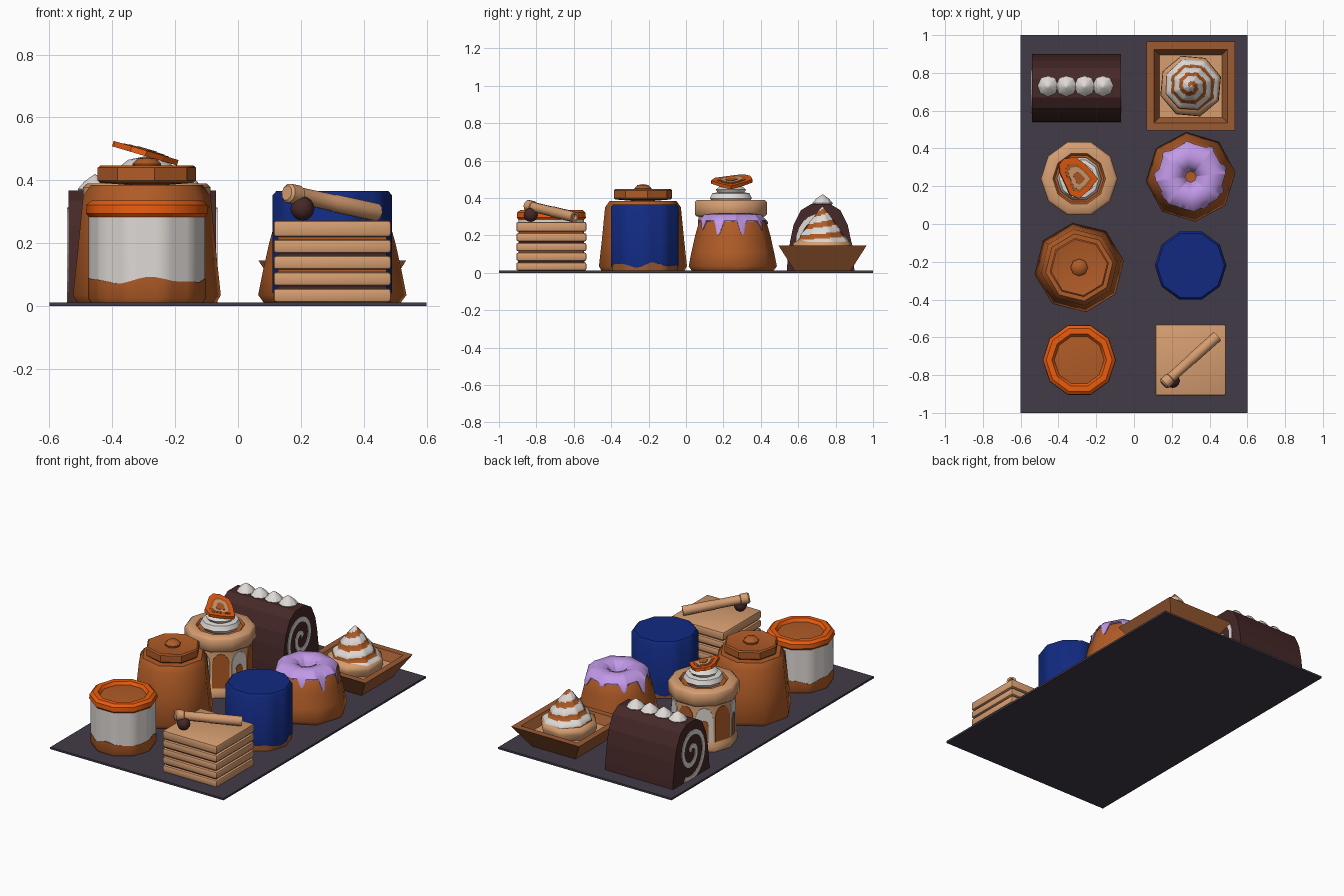
import bpy, bmesh, math
from mathutils import Matrix, Vector
from math import pi, sin, cos

if "Cube" in bpy.data.objects:
    bpy.data.objects.remove(bpy.data.objects["Cube"])

def mat(name, c):
    m = bpy.data.materials.new(name)
    m.diffuse_color = (*c, 1)
    m.use_nodes = True
    m.node_tree.nodes["Principled BSDF"].inputs["Base Color"].default_value = m.diffuse_color
    return m

SLATE = mat("slate", (.055, .043, .065))
WHITE = mat("cream_white", (.74, .70, .67))
TAN = mat("biscuit_tan", (.67, .34, .165))
CARAMEL = mat("caramel", (.43, .105, .02))
CRUST = mat("crust_brown", (.33, .105, .032))
ORANGE = mat("orange", (.83, .11, .005))
LILAC = mat("lilac_glaze", (.54, .32, .81))
BLUE = mat("blueberry", (.006, .023, .22))
CHOC = mat("chocolate", (.062, .021, .021))

def finish(name, bm, mats, angle=0):
    bmesh.ops.remove_doubles(bm, verts=bm.verts, dist=1e-5)
    bmesh.ops.recalc_face_normals(bm, faces=bm.faces)
    me = bpy.data.meshes.new(name)
    bm.to_mesh(me)
    bm.free()
    ob = bpy.data.objects.new(name, me)
    bpy.context.collection.objects.link(ob)
    for m in mats:
        me.materials.append(m)
    if angle:
        bpy.ops.object.select_all(action='DESELECT')
        ob.select_set(True)
        bpy.context.view_layer.objects.active = ob
        bpy.ops.object.shade_smooth_by_angle(angle=math.radians(angle))
    return ob

def lathe(name, at, profile, n, mats, k=1, rule=None, rot=0, angle=50):
    """n-sided turned shape, k columns per side; profile is points or a function of angle."""
    bm = bmesh.new()
    rows = []
    for j in range(n * k):
        t = 2 * pi * j / (n * k)
        f = cos(pi / n) / cos(t % (2 * pi / n) - pi / n)
        pts = profile(t) if callable(profile) else profile
        rows.append([bm.verts.new((at[0] + r * f * cos(t + rot), at[1] + r * f * sin(t + rot), z)) for r, z in pts])
    for j, a in enumerate(rows):
        b = rows[(j + 1) % len(rows)]
        for i in range(len(a) - 1):
            f = bm.faces.new((a[i], b[i], b[i + 1], a[i + 1]))
            if rule:
                f.material_index = rule(i, 2 * pi * j / (n * k))
    return finish(name, bm, mats, angle)

def plate(name, pts, mx, thick, m):
    """Flat outline in local xy, extruded along local z."""
    bm = bmesh.new()
    f = bm.faces.new([bm.verts.new((x, y, 0)) for x, y in pts])
    g = bmesh.ops.extrude_face_region(bm, geom=[f])
    bmesh.ops.translate(bm, vec=(0, 0, thick), verts=[v for v in g["geom"] if isinstance(v, bmesh.types.BMVert)])
    bm.transform(mx)
    return finish(name, bm, [m])

def box(name, at, size, m, bevel=0):
    bm = bmesh.new()
    bmesh.ops.create_cube(bm, size=1, matrix=Matrix.Translation(at) @ Matrix.Diagonal((*size, 1)))
    if bevel:
        bmesh.ops.bevel(bm, geom=bm.edges[:], offset=bevel, segments=2, profile=.5, affect='EDGES')
    return finish(name, bm, [m], 40 if bevel else 0)

# Tray
box("tray", (0, 0, .006), (1.2, 2, .012), SLATE)

# Chocolate roll: extruded dome profile
RY = .72
half = [(.18, .012), (.178, .06), (.163, .17), (.145, .255), (.105, .335), (.05, .368)]
outline = half + [(-y, z) for y, z in reversed(half)]
to_yz = Matrix(((0, 0, 1, -.54), (1, 0, 0, RY), (0, 1, 0, 0), (0, 0, 0, 1)))
plate("roll_cake", outline, to_yz, .47, CHOC)
# Cream spiral on both ends
for x in (-.544, -.07):
    bm = bmesh.new()
    prev = None
    for i in range(41):
        u = i / 40
        t = -1.1 - u * 3.5 * pi
        r = .135 * (1 - u) + .015
        w = .013
        cur = [bm.verts.new((x + d, RY + q * cos(t) * .95, .18 + q * sin(t) * 1.12))
               for d, q in ((0, r - w), (0, r + w), (.004, r + w), (.004, r - w))]
        if prev:
            for a in range(4):
                bm.faces.new((prev[a], prev[(a + 1) % 4], cur[(a + 1) % 4], cur[a]))
        if i in (0, 40):
            bm.faces.new(cur)
        prev = cur
    finish("roll_spiral", bm, [WHITE])
for i in range(4):
    lathe("roll_cream_dollop", (-.455 + i * .097, .73),
          [(0, .355), (.045, .355), (.055, .372), (.035, .395), (.012, .412), (0, .42)], 8, [WHITE], angle=30)

# Square pastry tray with swirl
sq = .7071 ** -1
lathe("pastry_shell", (.3, .73), [(0, .012), (.15 * sq, .012), (.235 * sq, .145), (.195 * sq, .145), (.165 * sq, .095), (0, .095)],
      4, [CRUST, TAN], rule=lambda i, t: int(i == 4), rot=pi / 4, angle=30)
lathe("swirl_base", (.3, .73), [(0, .09), (.15, .09), (.168, .135), (.165, .158), (.13, .18), (0, .18)], 8, [TAN], rot=.3)
def swirl(t):
    out = []
    for i in range(31):
        u = i / 30
        bump = .006 * sin(2 * pi * (u * 3.2 - t / (2 * pi)))
        r = .158 * (1 - u) ** .85 + bump * (1 - u)
        out.append((max(r, 0), .155 + .2 * u ** 1.1))
    return out
lathe("swirl_cream", (.3, .73), swirl, 8, [WHITE, CARAMEL], k=6, rot=.3,
      rule=lambda i, t: int((i / 30 * 3.2 - t / (2 * pi)) % 1 > .55))

# Cream-topped charlotte cup
CX, CY = -.29, .24
lathe("cup_body", (CX, CY), [(0, .012), (.19, .012), (.195, .05), (.182, .065), (.182, .31), (0, .31)], 10, [TAN])
ap = .182 * cos(pi / 10)
def arch(w, lo, hi):
    return [(-w, lo), (w, lo)] + [(w * cos(a * pi / 6), hi - w + w * 1.3 * sin(a * pi / 6)) for a in range(7)]
for j in range(10):
    a = (j + .5) * pi / 5
    mx = Matrix.Translation((CX + ap * cos(a), CY + ap * sin(a), 0)) @ Matrix.Rotation(a + pi / 2, 4, 'Z') @ Matrix.Rotation(pi / 2, 4, 'X')
    plate("cup_side_arch", arch(.05, .07, .27), mx, .004, WHITE if j % 2 else CARAMEL)
    if j % 2:
        plate("cup_inner_arch", arch(.024, .07, .2), mx, .007, CARAMEL)
lathe("cup_rim", (CX, CY), [(0, .3), (.19, .3), (.203, .312), (.203, .378), (.19, .39), (.14, .39), (.13, .378), (0, .378)],
      10, [TAN, CARAMEL], rule=lambda i, t: int(i >= 5))
lathe("cup_cream", (CX, CY), [(0, .375), (.1, .375), (.118, .398), (.105, .425), (.075, .43), (.085, .445), (.06, .465), (0, .478)], 10, [WHITE], k=2)
# Tilted fruit slice
heart = [(-.085, .105), (-.02, .115), (.04, .07), (.105, 0), (.055, -.06), (0, -.105), (-.05, -.085), (-.07, -.04), (-.105, .03), (-.11, .075)]
mx = Matrix.Translation((-.295, .24, .477)) @ Matrix.Rotation(math.radians(16.5), 4, 'Y')
plate("fruit_slice", heart, mx, .018, ORANGE)
for s, h, m in ((.7, .02, CARAMEL), (.55, .022, TAN), (.3, .024, CARAMEL)):
    plate("fruit_slice_inside", [(x * s, y * s) for x, y in heart], mx, h, m)

# Glazed ring cake
BX, BY = .3, .25
lathe("ring_cake", (BX, BY), [(0, .012), (.22, .012), (.237, .035), (.222, .11), (.202, .2), (.182, .27), (.15, .303), (.1, .31), (.055, .295), (.035, .26), (0, .255)],
      8, [CARAMEL], rot=.1)
def glaze(t):
    d = max(0, sin(9 * t)) ** 2 * (.6 + .4 * sin(2.3 * t + 1)) * .075
    z0 = .275 - d
    r0 = .182 + (.275 - z0) * .27
    return [(r0 - .012, z0), (r0 + .004, z0), (r0 + .004 - d * .02, z0 + .006), (.186, .276),
            (.153, .311), (.1, .319), (.058, .305), (.042, .28), (.03, .26)]
lathe("ring_glaze", (BX, BY), glaze, 8, [LILAC], k=18, rot=.1)

# Caramel pudding with lid and knob
lathe("pudding_body", (-.29, -.23), [(0, .012), (.225, .012), (.238, .035), (.222, .18), (.205, .35), (.18, .385), (0, .385)], 8, [CARAMEL], rot=.15)
lathe("pudding_lid", (-.29, -.23), [(0, .38), (.15, .392), (.158, .4), (.158, .44), (.15, .447), (.115, .44), (0, .44)], 8, [CARAMEL], rot=.15, angle=40)
lathe("pudding_knob", (-.29, -.23), [(0, .435), (.042, .435), (.046, .452), (.03, .469), (0, .474)], 8, [CARAMEL])

# Blueberry cylinder with wavy biscuit base
def blue(t):
    zb = .042 + .01 * sin(5 * t) + .005 * sin(8 * t)
    return [(0, .012), (.185, .012), (.186, zb), (.19, zb), (.19, .352), (.178, .366), (0, .366)]
lathe("blueberry_mousse", (.3, -.22), blue, 10, [CRUST, BLUE], k=4, rule=lambda i, t: int(i >= 2), angle=40)

# White dessert pot with wavy sauce and orange top
def pot(t):
    zb = .082 + .008 * sin(4 * t + 1) + .004 * sin(7 * t)
    return [(0, .012), (.18, .012), (.187, .025), (.187, zb), (.185, zb), (.185, .29), (0, .29)]
lathe("pot_body", (-.29, -.72), pot, 10, [CARAMEL, WHITE], k=4, rule=lambda i, t: int(i >= 4), angle=40)
lathe("pot_rim", (-.29, -.72), [(0, .284), (.185, .284), (.194, .295), (.192, .322), (.175, .336), (.145, .336), (.132, .318), (0, .328)],
      10, [ORANGE, CARAMEL], rule=lambda i, t: int(i >= 6), angle=40)

# Layered wafer slice
for i in range(5):
    h = .052 if i == 4 else .044
    box("wafer_layer", (.3, -.72, .034 + .052 * i + h / 2 - .022), (.375, .375, h), TAN, .01)
    if i < 4:
        box("wafer_filling", (.3, -.72, .06 + .052 * i), (.345, .345, .016), CARAMEL if i % 2 else CHOC)
# Rolled wafer stick and chocolate ball on top
a, b = Vector((.155, -.85, .36)), Vector((.44, -.595, .298))
d = b - a
stick = lathe("wafer_stick", (0, 0), [(0, 0), (.024, 0), (.032, .008), (.032, .05), (.027, .054), (.027, .2), (.029, .204), (.029, d.length), (.018, d.length), (.016, d.length - .02), (0, d.length - .02)],
              10, [TAN], angle=40)
stick.data.transform(Matrix.Translation(a) @ d.to_track_quat('Z', 'Y').to_matrix().to_4x4())
bm = bmesh.new()
bmesh.ops.create_uvsphere(bm, u_segments=12, v_segments=8, radius=.038, matrix=Matrix.Translation((.205, -.83, .31)))
finish("chocolate_ball", bm, [CHOC], 50)
